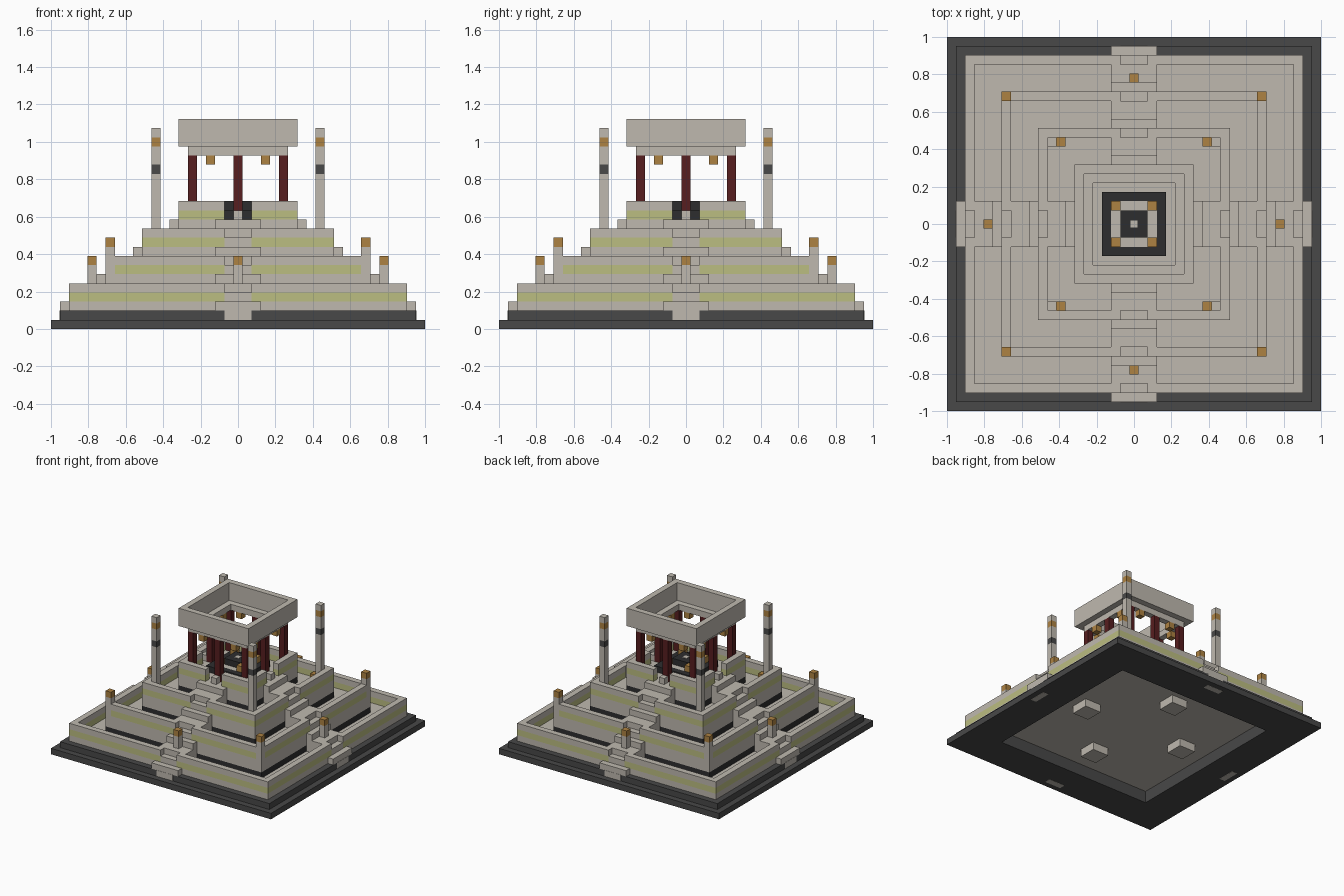
import bpy, bmesh

cube = bpy.data.objects.get("Cube")
if cube:
    bpy.data.objects.remove(cube)

U = 2 / 41  # one block


def material(name, rgb):
    m = bpy.data.materials.new(name)
    m.use_nodes = True
    color = (*rgb, 1)
    m.diffuse_color = color
    m.node_tree.nodes["Principled BSDF"].inputs["Base Color"].default_value = color
    return m


stone = material("pale stone", (0.52, 0.485, 0.43))
moss = material("moss green", (0.50, 0.51, 0.22))
slate = material("dark slate", (0.065, 0.065, 0.065))
black = material("black stone", (0.027, 0.027, 0.028))
red = material("dark red", (0.095, 0.013, 0.014))
gold = material("gold", (0.42, 0.225, 0.055))


def part(name, mat, boxes, turns=4):
    """Boxes are (x0, x1, y0, y1, z0, z1) in blocks, repeated by quarter turns."""
    bm = bmesh.new()
    for turn in range(turns):
        for x0, x1, y0, y1, z0, z1 in boxes:
            made = bmesh.ops.create_cube(bm, size=1)["verts"]
            for v in made:
                x = x1 if v.co.x > 0 else x0
                y = y1 if v.co.y > 0 else y0
                z = z1 if v.co.z > 0 else z0
                for _ in range(turn):
                    x, y = -y, x
                v.co = (x * U, y * U, z * U)
    mesh = bpy.data.meshes.new(name)
    bm.to_mesh(mesh)
    bm.free()
    mesh.materials.append(mat)
    obj = bpy.data.objects.new(name, mesh)
    bpy.context.collection.objects.link(obj)
    return obj


def block(x, y, z0, z1, half=0.5):
    return (x - half, x + half, y - half, y + half, z0, z1)


def ring(outer, inner, z0, z1, gap=0):
    """One side of a square ring, with an optional opening in its middle."""
    if gap:
        return [(-inner, -gap, -outer, -inner, z0, z1),
                (gap, outer, -outer, -inner, z0, z1)]
    return [(-inner, outer, -outer, -inner, z0, z1)]


# Stepped plinth, open underneath
part("plinth_lower", slate, ring(20.5, 14.5, 0, 1))
part("plinth_upper", slate, ring(19.5, 14.5, 1, 2))
part("entry_step", stone, [(-1.5, 1.5, -19.54, -18.5, -0.02, 2.02)])

# Four terraces with parapets, mossy bands, floors and stairs
for n in range(4):
    w = 18.5 - 4 * n
    b = 2 + 3 * n
    label = f"terrace_{n + 1}"
    low = b if n == 0 else b - 1
    part(label + "_wall", stone,
         ring(w, w - 1, low, b + 1, 1.5) + ring(w, w - 1, b + 2, b + 3, 1.5))
    band = ring(w, w - 1, b + 1, b + 2, 1.5)
    if n == 1:
        band = [(-w + 1, -1.5, -w, -w + 1, b + 1, b + 2),
                (1.5, w - 1, -w, -w + 1, b + 1, b + 2)]
    part(label + "_moss_band", moss, band)
    if n:
        part(label + "_dark_course", black, ring(w, w - 1, b - 2, b - 1, 1.5))
    inner = w - 1
    part(label + "_floor", stone, [(-inner, inner, -inner, inner, b, b + 1)], 1)

    foot = b if n == 0 else b - 2
    steps = [(-2.5, 2.5, -w - 1, -w, foot, b + 1)]
    if n < 3:
        steps.append((-1.5, 1.5, -w, -w + 1, foot, b + 2))
        steps.append((-2.5, 2.5, -w + 1, -w + 3, b + 1, b + 3))
    else:
        steps.append((-1.5, 1.5, -w, -w + 1, foot, b + 1))
        steps.append((-0.5, 0.5, -w, -w + 1, b + 1, b + 2))
    part(label + "_stairs", stone, steps)

# Stair footings under the floor
part("stair_footing", stone, [(-1.5, 1.5, -11, -8, 0.7, 2)])

# Lamp posts on the stairs and at the second terrace corners
part("stair_post", stone, [block(0, -16, 3, 7)])
part("stair_post_lamp", gold, [block(0, -16, 7, 8)])
part("corner_post", stone, [block(14, -14, 6, 9)])
part("corner_post_lamp", gold, [block(14, -14, 9, 10)])

# Tall banded poles
part("pole", stone, [block(9, -9, 9, 17), block(9, -9, 18, 20), block(9, -9, 21, 22)])
part("pole_dark_band", slate, [block(9, -9, 17, 18)])
part("pole_gold_band", gold, [block(9, -9, 20, 21)])
part("pole_lamp", gold, [block(s * 8, t * 9, 9, 10) for s in (-1, 1) for t in (-1, 1)], 1)

# Altar
part("altar_rim", black, ring(3.5, 2.5, 12, 13))
part("altar_floor", stone, [block(0, 0, 12, 13, 2.5)], 1)
part("altar_table", black, [block(0, 0, 13, 14, 1.5)], 1)
part("altar_stone", stone, [block(0, 0, 14, 14.05, 0.4)], 1)
part("altar_lamp", gold, [block(2, -2, 13, 14)])

# Pavilion: columns, hanging lanterns and open roof
part("column", red, [block(5, -5, 12, 19), block(0, -5, 12, 19)])
part("hanging_lantern", gold, [block(-3, -5, 18, 19), block(3, -5, 18, 19)])
part("roof_beam", stone, ring(5.5, 4.5, 19, 20))
part("roof_parapet", stone, ring(6.5, 5.5, 20, 23))
